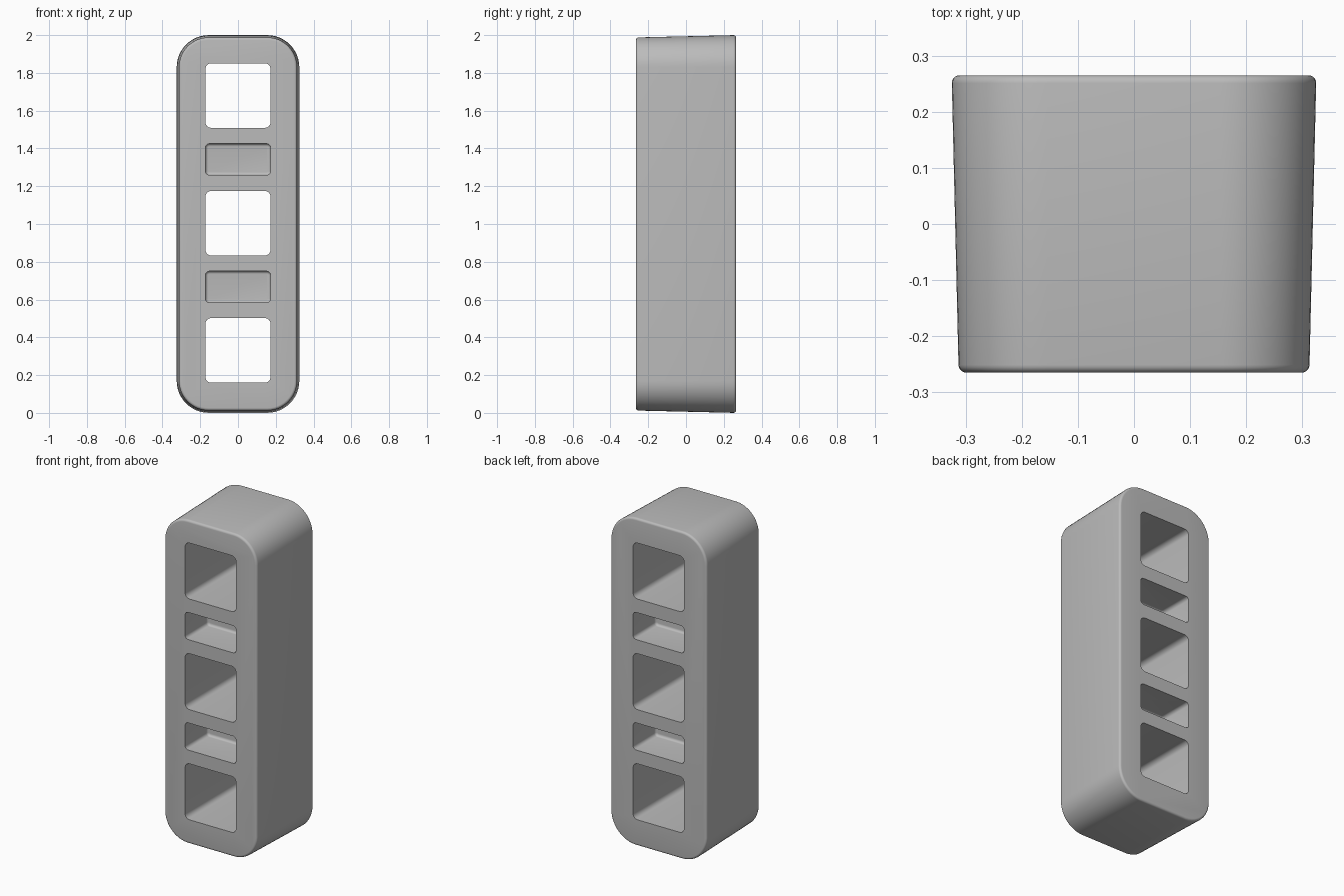
import bpy, bmesh, math

if "Cube" in bpy.data.objects:
    bpy.data.objects.remove(bpy.data.objects["Cube"])

grey = bpy.data.materials.new("light grey")
grey.diffuse_color = (0.5, 0.5, 0.5, 1)
grey.use_nodes = True
grey.node_tree.nodes["Principled BSDF"].inputs["Base Color"].default_value = grey.diffuse_color


def ring(hw, hh, r, y, zc, seg):
    """Rounded rectangle outline in the xz plane."""
    pts = []
    for k, (sx, sz) in enumerate([(1, 1), (-1, 1), (-1, -1), (1, -1)]):
        for i in range(seg + 1):
            a = math.pi / 2 * (k + i / seg)
            pts.append((sx * (hw - r) + r * math.cos(a), y,
                        zc + sz * (hh - r) + r * math.sin(a)))
    return pts


def loft(name, rings):
    """Skin a stack of outlines and cap both ends."""
    bm = bmesh.new()
    loops = [[bm.verts.new(p) for p in pts] for pts in rings]
    n = len(loops[0])
    for a, b in zip(loops, loops[1:]):
        for i in range(n):
            bm.faces.new((a[i], a[(i + 1) % n], b[(i + 1) % n], b[i]))
    bm.faces.new(loops[0])
    bm.faces.new(loops[-1])
    bmesh.ops.recalc_face_normals(bm, faces=bm.faces)
    me = bpy.data.meshes.new(name)
    bm.to_mesh(me)
    bm.free()
    me.materials.append(grey)
    ob = bpy.data.objects.new(name, me)
    bpy.context.collection.objects.link(ob)
    return ob


def fillet(r, steps=5):
    """(depth, inset) pairs running from an end face out to the side wall."""
    return [(r - r * math.cos(t), r - r * math.sin(t))
            for t in (math.pi / 2 * i / steps for i in range(steps + 1))]


# Tapered body with rounded corners and softened front and back rims
D, F = 0.265, 0.014
sections = [(-D + d, s) for d, s in fillet(F)]
sections += [(D - d, s) for d, s in reversed(fillet(F))]
outlines = []
for y, inset in sections:
    shrink = 0.0125 * (D - y) / (2 * D) + inset
    outlines.append(ring(0.325 - shrink, 1 - shrink, 0.17 - shrink, y, 1, 12))
body = loft("body", outlines)

# Three square through holes
cutters = [loft("hole_cutter", [ring(0.172, 0.171, 0.03, y, z, 6) for y in (-0.4, 0.4)])
           for z in (0.331, 1.004, 1.68)]

# Blind pockets from front and back, leaving a thin web in the middle
for z in (0.667, 1.342):
    for side in (-1, 1):
        rings = [ring(0.172, 0.083, 0.02, side * 0.4, z, 5)]
        rings += [ring(0.172 - s, 0.083 - s, 0.02 - s, side * (0.045 + d), z, 5)
                  for d, s in reversed(fillet(0.015))]
        cutters.append(loft("pocket_cutter", rings))

bpy.context.view_layer.objects.active = body
body.select_set(True)
for c in cutters:
    mod = body.modifiers.new("cut", 'BOOLEAN')
    mod.object = c
    mod.operation = 'DIFFERENCE'
    mod.solver = 'EXACT'
    bpy.ops.object.modifier_apply(modifier=mod.name)
    bpy.data.objects.remove(c)

bpy.ops.object.shade_smooth_by_angle(angle=math.radians(35))
